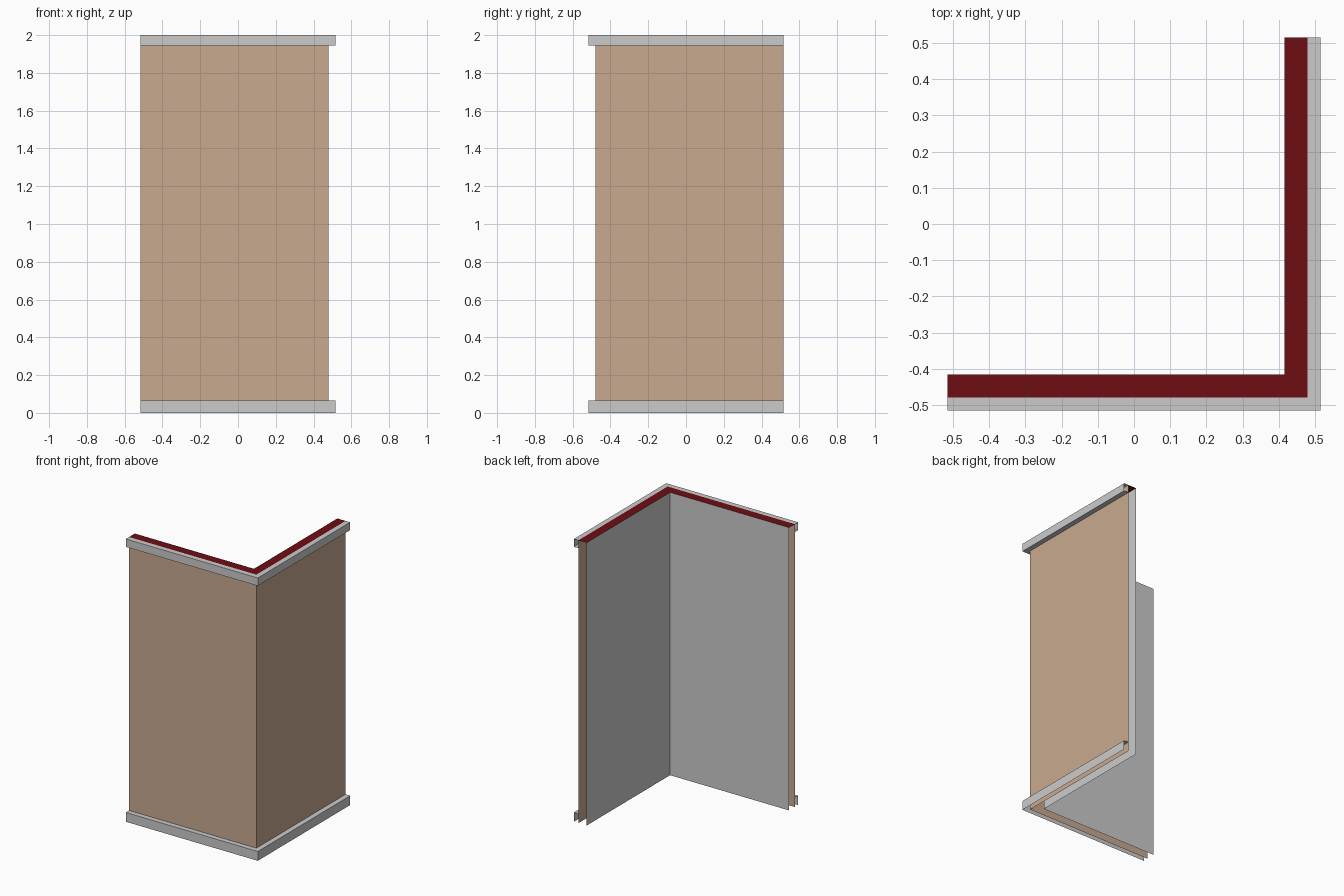
import bpy

if "Cube" in bpy.data.objects:
    bpy.data.objects.remove(bpy.data.objects["Cube"])

END = 0.516      # free ends of both wings, and the trim's outer face
OUTER = 0.480    # outer wall sheet
INNER = 0.416    # inner wall sheet
TOP = 2.0


def material(name, rgb):
    m = bpy.data.materials.new(name)
    m.diffuse_color = (*rgb, 1.0)
    m.use_nodes = True
    m.node_tree.nodes["Principled BSDF"].inputs["Base Color"].default_value = m.diffuse_color
    return m


def corner_sweep(name, profile, mat=None):
    """Sweep an (offset, z) profile along the mitred L of the wall."""
    verts, faces = [], []
    for o, z in profile:
        verts += [(-END, -o, z), (o, -o, z), (o, END, z)]
    for i in range(len(profile) - 1):
        for j in range(2):
            a = i * 3 + j
            faces.append((a, a + 1, a + 4, a + 3))
    mesh = bpy.data.meshes.new(name)
    mesh.from_pydata(verts, [], faces)
    if mat:
        mesh.materials.append(mat)
    obj = bpy.data.objects.new(name, mesh)
    bpy.context.collection.objects.link(obj)
    return obj


beige = material("beige", (0.58, 0.40, 0.28))
dark_red = material("dark_red", (0.155, 0.004, 0.007))

# Hollow wall: open at the ends and the bottom
corner_sweep("outer_wall", [(OUTER, 0), (OUTER, TOP)], beige)
corner_sweep("wall_top", [(OUTER, TOP), (INNER, TOP)], dark_red)
corner_sweep("inner_wall", [(INNER, TOP), (INNER, 0)])

# Trim along the foot and head of the outer wall
corner_sweep("bottom_trim", [(END, 0), (END, 0.066), (OUTER, 0.066)])
corner_sweep("top_trim", [(OUTER, 1.944), (END, 1.944), (END, TOP), (OUTER, TOP)])
